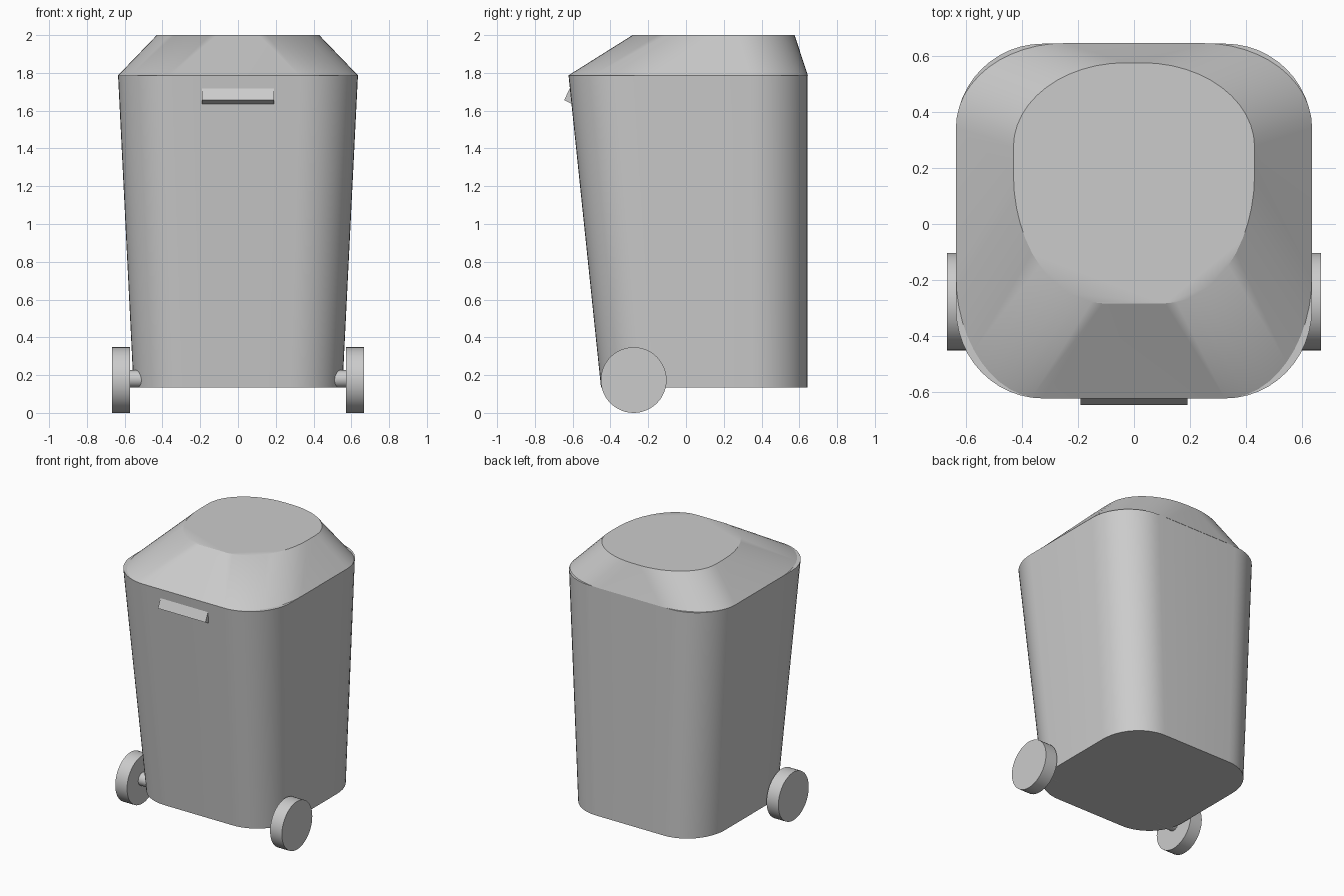
import bpy, bmesh, math

cube = bpy.data.objects.get("Cube")
if cube:
    bpy.data.objects.remove(cube, do_unlink=True)

grey = bpy.data.materials.new("grey plastic")
grey.use_nodes = True
grey.diffuse_color = (0.6, 0.6, 0.6, 1)
grey.node_tree.nodes["Principled BSDF"].inputs["Base Color"].default_value = (0.6, 0.6, 0.6, 1)

STEPS = 12


def finish(name, bm):
    """Turn a bmesh into a named, smoothly shaded object."""
    bmesh.ops.recalc_face_normals(bm, faces=bm.faces)
    mesh = bpy.data.meshes.new(name)
    bm.to_mesh(mesh)
    bm.free()
    mesh.materials.append(grey)
    obj = bpy.data.objects.new(name, mesh)
    bpy.context.collection.objects.link(obj)
    bpy.ops.object.select_all(action="DESELECT")
    obj.select_set(True)
    bpy.context.view_layer.objects.active = obj
    bpy.ops.object.shade_smooth_by_angle(angle=math.radians(30))
    return obj


def outline(z, half, front, back, front_r, back_r):
    """Rectangle with elliptical corners; radii are (x, y) pairs."""
    pts = []
    corners = [(1, back, back_r, 1, 0), (-1, back, back_r, 1, 90),
               (-1, front, front_r, -1, 180), (1, front, front_r, -1, 270)]
    for sx, y, (rx, ry), sy, start in corners:
        for i in range(STEPS + 1):
            a = math.radians(start + 90 * i / STEPS)
            pts.append((sx * (half - rx) + rx * math.cos(a),
                        y - sy * ry + ry * math.sin(a), z))
    return pts


def loft(name, rings):
    """Skin closed rings of equal length and cap both ends."""
    bm = bmesh.new()
    loops = [[bm.verts.new(p) for p in ring] for ring in rings]
    n = len(loops[0])
    for low, high in zip(loops, loops[1:]):
        for i in range(n):
            j = (i + 1) % n
            bm.faces.new((low[i], low[j], high[j], high[i]))
    bm.faces.new(loops[0][::-1])
    bm.faces.new(loops[-1])
    return finish(name, bm)


def disc(name, x0, x1, y, z, radius, sides):
    """Cylinder along x."""
    angles = [math.tau * i / sides for i in range(sides)]
    loft(name, [[(x, y + radius * math.cos(a), z + radius * math.sin(a)) for a in angles]
                for x in (x0, x1)])


# Tapered bin body and sloping lid
RIM = 1.787
loft("bin_body", [outline(0.135, 0.553, -0.45, 0.643, (0.28, 0.28), (0.28, 0.3)),
                  outline(RIM, 0.635, -0.622, 0.643, (0.31, 0.32), (0.31, 0.31))])
loft("lid", [outline(RIM, 0.635, -0.622, 0.645, (0.31, 0.44), (0.39, 0.3)),
             outline(2.0, 0.43, -0.283, 0.575, (0.32, 0.46), (0.4, 0.3))])

# Angled grip on the front
grip = [(-0.607, 1.735), (-0.645, 1.656), (-0.6, 1.633), (-0.565, 1.715)]
loft("front_grip", [[(x, y, z) for y, z in grip] for x in (-0.19, 0.19)])

# Wheels and axle stubs on both sides
for side, s in (("left", 1), ("right", -1)):
    disc(side + "_wheel", s * 0.573, s * 0.667, -0.277, 0.174, 0.174, 48)
    disc(side + "_axle", s * 0.42, s * 0.58, -0.277, 0.18, 0.046, 24)
